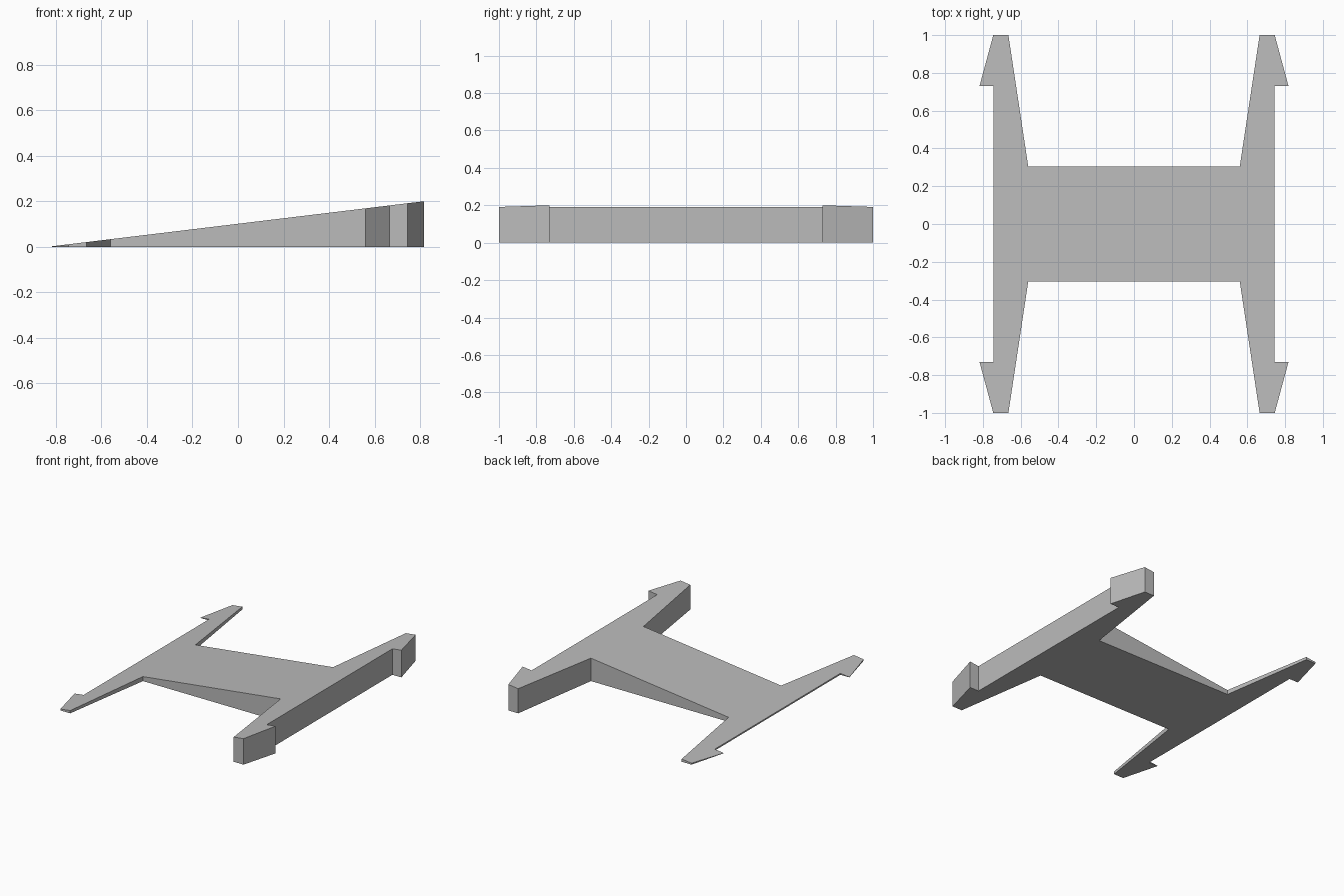
import bpy
import bmesh

if "Cube" in bpy.data.objects:
    bpy.data.objects.remove(bpy.data.objects["Cube"])

grey = bpy.data.materials.new("plain grey")
grey.diffuse_color = (0.5, 0.5, 0.5, 1)
grey.use_nodes = True
grey.node_tree.nodes["Principled BSDF"].inputs["Base Color"].default_value = grey.diffuse_color

# One quarter of the H-shaped outline: inner corner, arm tip, barb, outer edge
quarter = [(0.56, 0.305), (0.665, 1.0), (0.745, 1.0), (0.818, 0.73), (0.745, 0.73)]

# Full outline, counter-clockwise from the front right
outline = [(x, -y) for x, y in quarter]
outline += [(x, y) for x, y in reversed(quarter)]
outline += [(-x, y) for x, y in quarter]
outline += [(-x, -y) for x, y in reversed(quarter)]


def slope(x):
    """Height of the slanted top."""
    return 0.101 + 0.121 * x


# Wedge plate: flat bottom, slanted top, upright walls
bm = bmesh.new()
bottom = [bm.verts.new((x, y, 0)) for x, y in outline]
top = [bm.verts.new((x, y, slope(x))) for x, y in outline]
bm.faces.new(list(reversed(bottom)))
bm.faces.new(top)
n = len(outline)
for i in range(n):
    j = (i + 1) % n
    bm.faces.new((bottom[i], bottom[j], top[j], top[i]))
bmesh.ops.recalc_face_normals(bm, faces=bm.faces[:])

mesh = bpy.data.meshes.new("wedge_plate")
bm.to_mesh(mesh)
bm.free()
mesh.materials.append(grey)
bpy.context.collection.objects.link(bpy.data.objects.new("wedge_plate", mesh))
